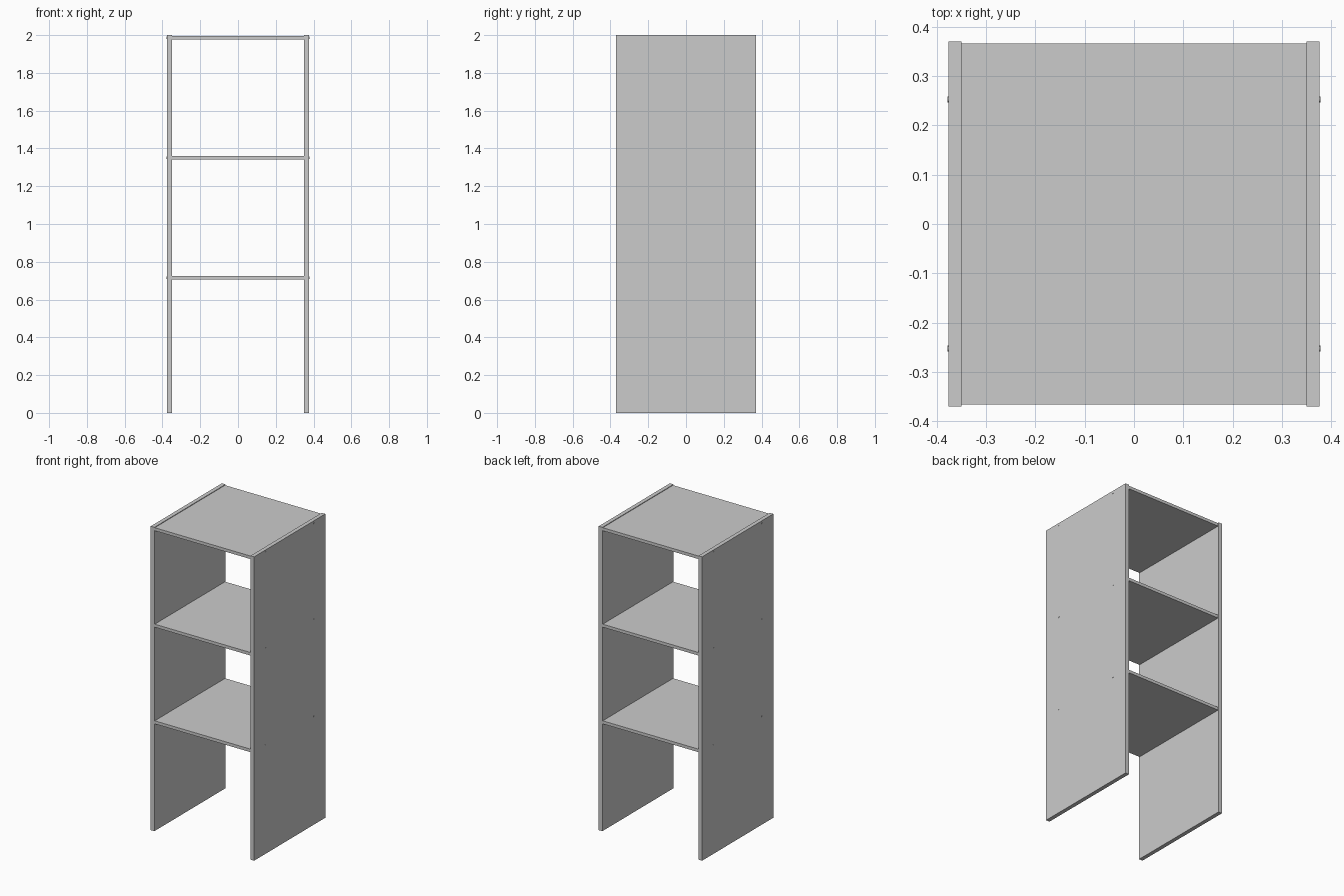
import bpy
from math import pi

if "Cube" in bpy.data.objects:
    bpy.data.objects.remove(bpy.data.objects["Cube"])


def box(name, lo, hi):
    loc = [(a + b) / 2 for a, b in zip(lo, hi)]
    bpy.ops.mesh.primitive_cube_add(size=1, location=loc)
    ob = bpy.context.object
    ob.name = name
    ob.scale = [b - a for a, b in zip(lo, hi)]
    bpy.ops.object.transform_apply(location=False, rotation=False, scale=True)
    return ob


def screw(name, side, y, z):
    # small round head, just proud of the panel face
    bpy.ops.mesh.primitive_cylinder_add(vertices=16, radius=0.006, depth=0.006,
                                        location=(side * 0.3752, y, z),
                                        rotation=(0, pi / 2, 0))
    ob = bpy.context.object
    ob.name = name
    bpy.ops.object.shade_smooth_by_angle()


INNER, OUTER, DEPTH = 0.35, 0.3765, 0.37
SHELF_HEIGHTS = {"lower_shelf": 0.715, "middle_shelf": 1.351, "top_shelf": 1.986}

# Full-height side panels
box("left_panel", (-OUTER, -DEPTH, 0), (-INNER, DEPTH, 2))
box("right_panel", (INNER, -DEPTH, 0), (OUTER, DEPTH, 2))

# Shelves, slightly shallower than the panels, each held by four screws
for name, z in SHELF_HEIGHTS.items():
    box(name, (-INNER, -0.366, z - 0.01), (INNER, 0.366, z + 0.01))
    for side, side_name in ((-1, "left"), (1, "right")):
        for y, end in ((-0.253, "front"), (0.253, "back")):
            screw(f"{name}_{side_name}_{end}_screw", side, y, z)
